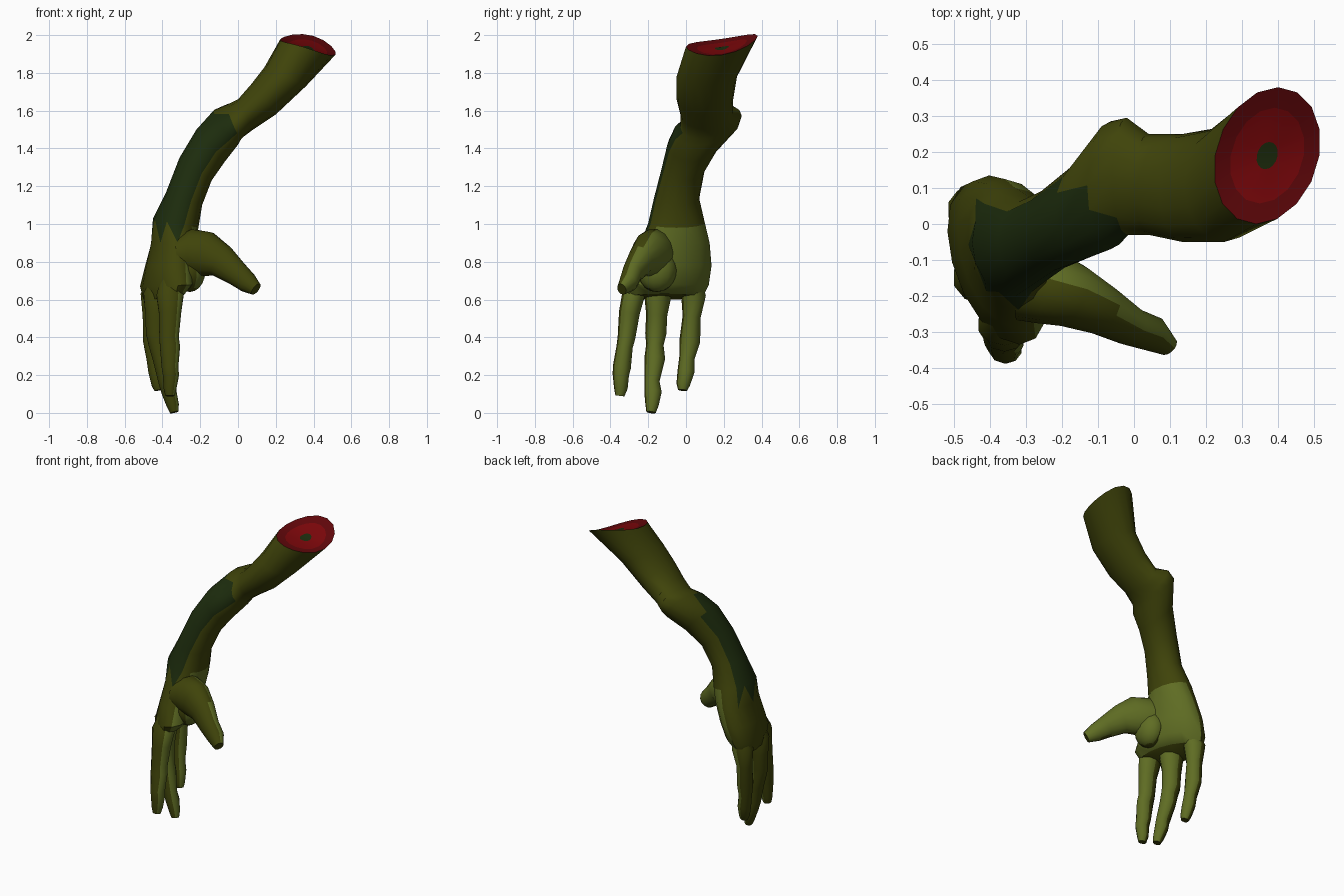
import bpy, bmesh, math
from mathutils import Vector

if "Cube" in bpy.data.objects:
    bpy.data.objects.remove(bpy.data.objects["Cube"])


def mat(name, col):
    m = bpy.data.materials.new(name)
    m.diffuse_color = (*col, 1)
    m.use_nodes = True
    m.node_tree.nodes["Principled BSDF"].inputs["Base Color"].default_value = m.diffuse_color
    return m


OLIVE, PALE, DARK, RIM, RED = range(5)
MATS = [mat("olive_skin", (0.050, 0.057, 0.003)),
        mat("pale_palm_skin", (0.115, 0.152, 0.017)),
        mat("dark_green_patch", (0.012, 0.025, 0.004)),
        mat("dark_red_rim", (0.115, 0.002, 0.003)),
        mat("red_flesh", (0.195, 0.002, 0.003))]


def finish(name, bm, rule=None, angle=40):
    bmesh.ops.recalc_face_normals(bm, faces=bm.faces)
    bm.normal_update()
    if rule:
        for f in bm.faces:
            if f.material_index == OLIVE and rule(f):
                f.material_index = PALE
    me = bpy.data.meshes.new(name)
    bm.to_mesh(me)
    bm.free()
    for m in MATS:
        me.materials.append(m)
    ob = bpy.data.objects.new(name, me)
    bpy.context.collection.objects.link(ob)
    bpy.context.view_layer.objects.active = ob
    ob.select_set(True)
    bpy.ops.object.shade_smooth_by_angle(angle=math.radians(angle))
    ob.select_set(False)


# Arm, wrist and palm: one loft of rings running from the cut to the knuckles
# outer x, z | inner x, z | y min, y max | z rise to the back | x skew to the back
RINGS = [
    (0.225, 1.98, 0.515, 1.895, 0.00, 0.38, 0.028, 0.03),
    (0.14, 1.83, 0.36, 1.73, -0.05, 0.27, 0, 0),
    (0.07, 1.74, 0.20, 1.58, -0.05, 0.25, 0, 0),
    (0.00, 1.66, 0.08, 1.50, -0.03, 0.25, 0, 0),
    (-0.06, 1.63, 0.02, 1.455, -0.03, 0.295, 0.03, 0),
    (-0.13, 1.60, 0.00, 1.42, -0.07, 0.285, 0.03, 0),
    (-0.22, 1.50, -0.07, 1.33, -0.10, 0.17, 0, 0),
    (-0.31, 1.35, -0.14, 1.23, -0.13, 0.10, 0, 0),
    (-0.38, 1.17, -0.19, 1.10, -0.17, 0.07, 0, 0),
    (-0.45, 1.03, -0.21, 0.98, -0.20, 0.10, 0, 0),
    (-0.46, 0.90, -0.22, 0.90, -0.24, 0.125, 0, -0.02),
    (-0.485, 0.78, -0.24, 0.78, -0.29, 0.135, 0, -0.04),
    (-0.505, 0.67, -0.25, 0.68, -0.335, 0.12, 0, -0.06),
    (-0.485, 0.60, -0.30, 0.63, -0.315, 0.09, 0, -0.06),
]
N = 16
bm = bmesh.new()
loops = []
for i, (lx, lz, rx, rz, y0, y1, rise, skew) in enumerate(RINGS):
    ring = []
    for j in range(N):
        c, s = math.cos(math.tau * j / N), math.sin(math.tau * j / N)
        warp = 0.03 * s * s if i == 0 else 0    # the cut edge is slightly curved
        ring.append(bm.verts.new(((lx + rx) / 2 + c * (rx - lx) / 2 + s * skew,
                                  (y0 + y1) / 2 + s * (y1 - y0) / 2,
                                  (lz + rz) / 2 + c * (rz - lz) / 2 + s * rise + warp)))
    loops.append(ring)
# Columns of the dark patch in each band of the loft
PATCH = {4: (10, 12), 5: (8, 12), 6: (6, 12), 7: (6, 12), 8: (6, 12), 9: (6, 12)}
for i in range(len(loops) - 1):
    a, b = loops[i], loops[i + 1]
    lo, hi = PATCH.get(i, (99, 0))
    for j in range(N):
        k = (j + 1) % N
        patch = lo <= j <= hi
        slant = i < 6 and j == lo - 1
        if slant or (patch and i == 9):
            # Slanted upper corner and ragged lower spikes of the patch
            if slant:
                tip, rest = (a[k], b[k], b[j]), (a[j], a[k], b[j])
            elif j % 2:
                tip, rest = (a[j], a[k], b[k]), (a[j], b[k], b[j])
            else:
                tip, rest = (a[j], a[k], b[j]), (a[k], b[k], b[j])
            bm.faces.new(tip).material_index = DARK
            bm.faces.new(rest)
        else:
            f = bm.faces.new((a[j], a[k], b[k], b[j]))
            if patch:
                f.material_index = DARK
bm.faces.new(loops[-1])

# Cut end: dark rim, slightly sunken flesh and a dark core
mid = sum((v.co for v in loops[0]), Vector()) / N
prev = loops[0]
for scale, drop, m in ((0.7, 0.012, RIM), (0.2, 0.02, RED)):
    ring = [bm.verts.new(mid + (v.co - mid) * scale - Vector((0, 0, drop)))
            for v in loops[0]]
    for j in range(N):
        k = (j + 1) % N
        bm.faces.new((prev[j], prev[k], ring[k], ring[j])).material_index = m
    prev = ring
bm.faces.new(prev).material_index = DARK
palm_dir = Vector((0.92, 0.38, -0.1)).normalized()


def palm_rule(f):
    return f.calc_center_median().z < 0.97 and f.normal.dot(palm_dir) > 0.35


finish("arm_and_palm", bm, palm_rule)

# Fleshy pad at the root of the thumb
bm = bmesh.new()
bmesh.ops.create_uvsphere(bm, u_segments=14, v_segments=10, radius=1)
for v in bm.verts:
    v.co = Vector((-0.255 + v.co.x * 0.085, -0.155 + v.co.y * 0.105,
                   0.755 + v.co.z * 0.115))
finish("thumb_pad", bm, palm_rule, 60)


def digit(name, pts, pale_dir, limit, n=10):
    """Tube through (x, y, z, half width along y, half depth) points."""
    bm = bmesh.new()
    rings = []
    for i, p in enumerate(pts):
        lo, hi = pts[max(i - 1, 0)], pts[min(i + 1, len(pts) - 1)]
        t = (Vector(hi[:3]) - Vector(lo[:3])).normalized()
        u = Vector((0, 1, 0))
        u = (u - t * u.dot(t)).normalized()
        w = t.cross(u)
        rings.append([bm.verts.new(Vector(p[:3])
                                   + u * p[3] * math.cos(math.tau * j / n)
                                   + w * p[4] * math.sin(math.tau * j / n))
                      for j in range(n)])
    for a, b in zip(rings, rings[1:]):
        for j in range(n):
            k = (j + 1) % n
            bm.faces.new((a[j], a[k], b[k], b[j]))
    bm.faces.new(rings[0])
    bm.faces.new(rings[-1])
    d = Vector(pale_dir).normalized()
    finish(name, bm, lambda f: f.normal.dot(d) > limit, 45)


# Fingers with swollen joints, rooted inside the palm
FINGER_PALE = (0.95, 0.3, 0)
digit("index_finger", [
    (-0.36, -0.24, 0.71, 0.045, 0.05), (-0.36, -0.28, 0.62, 0.06, 0.075),
    (-0.36, -0.30, 0.53, 0.055, 0.062), (-0.365, -0.315, 0.40, 0.047, 0.054),
    (-0.36, -0.325, 0.35, 0.043, 0.056), (-0.36, -0.34, 0.24, 0.048, 0.046),
    (-0.355, -0.345, 0.20, 0.043, 0.045), (-0.36, -0.345, 0.13, 0.036, 0.036),
    (-0.36, -0.35, 0.09, 0.024, 0.026)], FINGER_PALE, 0.3)
digit("middle_finger", [
    (-0.40, -0.13, 0.71, 0.055, 0.06), (-0.425, -0.15, 0.62, 0.072, 0.08),
    (-0.43, -0.155, 0.52, 0.056, 0.064), (-0.43, -0.16, 0.42, 0.056, 0.06),
    (-0.42, -0.165, 0.36, 0.046, 0.055), (-0.405, -0.165, 0.29, 0.055, 0.05),
    (-0.38, -0.18, 0.17, 0.04, 0.045), (-0.365, -0.175, 0.11, 0.046, 0.042),
    (-0.345, -0.18, 0.04, 0.035, 0.034), (-0.337, -0.185, 0.003, 0.025, 0.024)],
    FINGER_PALE, 0.3)
digit("little_finger", [
    (-0.42, 0.03, 0.71, 0.05, 0.055), (-0.45, 0.04, 0.62, 0.065, 0.07),
    (-0.455, 0.03, 0.51, 0.048, 0.052), (-0.455, 0.02, 0.38, 0.055, 0.05),
    (-0.445, 0.005, 0.29, 0.041, 0.042), (-0.435, 0.0, 0.22, 0.045, 0.042),
    (-0.425, -0.015, 0.15, 0.036, 0.034), (-0.42, -0.018, 0.12, 0.024, 0.024)],
    FINGER_PALE, 0.3)

# Thumb, broad where it webs into the palm
digit("thumb", [
    (-0.30, -0.16, 0.84, 0.11, 0.10), (-0.24, -0.175, 0.85, 0.105, 0.125),
    (-0.17, -0.20, 0.84, 0.09, 0.122),
    (-0.09, -0.24, 0.805, 0.07, 0.09), (-0.01, -0.285, 0.74, 0.054, 0.068),
    (0.05, -0.305, 0.69, 0.05, 0.056), (0.095, -0.34, 0.655, 0.028, 0.035)],
    (0.55, 0.8, -0.1), 0.25, 14)
